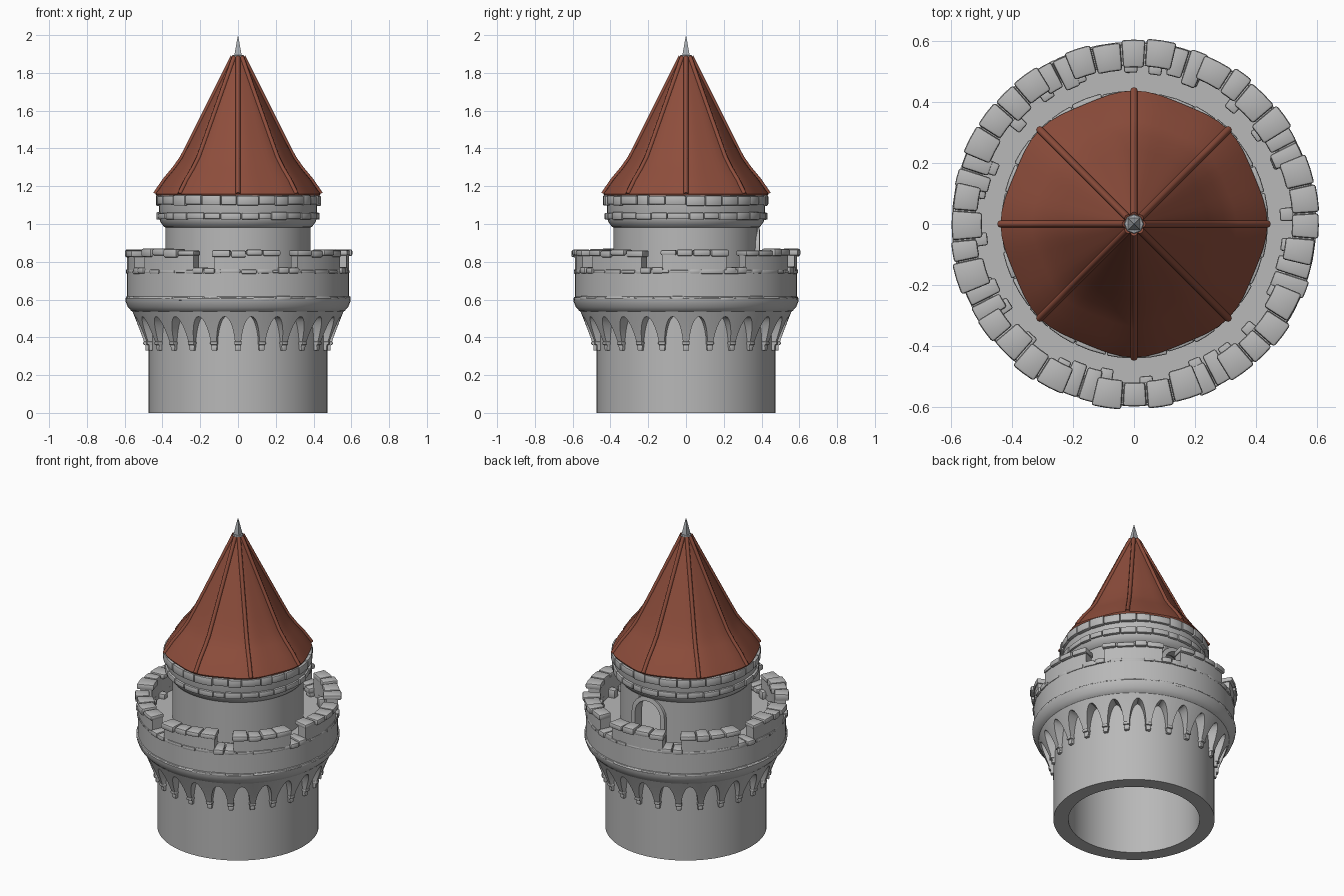
import bpy, bmesh, math, random
from math import sin, cos, radians, pi

random.seed(4)
cube = bpy.data.objects.get("Cube")
if cube:
    bpy.data.objects.remove(cube)


def material(name, rgb):
    m = bpy.data.materials.new(name)
    m.use_nodes = True
    m.diffuse_color = (*rgb, 1)
    m.node_tree.nodes["Principled BSDF"].inputs["Base Color"].default_value = (*rgb, 1)
    return m


STONE = material("grey stone", (0.48, 0.48, 0.48))
ROOF = material("red roof", (0.27, 0.075, 0.045))
METAL = material("finial grey", (0.40, 0.42, 0.44))


def finish(bm, name, mat, angle=35):
    bmesh.ops.remove_doubles(bm, verts=bm.verts, dist=1e-5)
    bmesh.ops.recalc_face_normals(bm, faces=bm.faces)
    mesh = bpy.data.meshes.new(name)
    bm.to_mesh(mesh)
    bm.free()
    mesh.materials.append(mat)
    ob = bpy.data.objects.new(name, mesh)
    bpy.context.collection.objects.link(ob)
    bpy.ops.object.select_all(action='DESELECT')
    ob.select_set(True)
    bpy.context.view_layer.objects.active = ob
    bpy.ops.object.shade_smooth_by_angle(angle=radians(angle))
    return ob


def polar(r, a, z):
    return (r * cos(a), r * sin(a), z)


def lathe(name, profile, mat, n=64, closed=True, shape=lambda a: 1, angle=35):
    """Revolve an (r, z) profile; shape(a) scales the radius around the turn."""
    bm = bmesh.new()
    rings = []
    for i in range(n):
        a = 2 * pi * i / n
        rings.append([bm.verts.new(polar(r * shape(a), a, z)) for r, z in profile])
    count = len(profile)
    for i in range(n):
        p, q = rings[i], rings[(i + 1) % n]
        for j in range(count if closed else count - 1):
            k = (j + 1) % count
            if profile[j][0] + profile[k][0] > 0:
                bm.faces.new((p[j], q[j], q[k], p[k]))
    return finish(bm, name, mat, angle)


def arc_block(bm, a0, a1, r0, r1, z0, z1, bevel=0.006, steps=2):
    """Add one curved, bevelled masonry block spanning angles a0..a1 (degrees)."""
    part = bmesh.new()
    cols = []
    for i in range(steps + 1):
        a = radians(a0 + (a1 - a0) * i / steps)
        cols.append([part.verts.new(polar(r, a, z))
                     for r, z in ((r0, z0), (r1, z0), (r1, z1), (r0, z1))])
    for p, q in zip(cols, cols[1:]):
        for j in range(4):
            k = (j + 1) % 4
            part.faces.new((p[j], q[j], q[k], p[k]))
    part.faces.new(cols[0])
    part.faces.new(cols[-1])
    bmesh.ops.recalc_face_normals(part, faces=part.faces)
    if bevel:
        edges = [e for e in part.edges if e.calc_face_angle(0) > 0.8]
        bmesh.ops.bevel(part, geom=edges, offset=bevel, segments=2, profile=0.5, affect='EDGES')
    mesh = bpy.data.meshes.new("block")
    part.to_mesh(mesh)
    part.free()
    bm.from_mesh(mesh)
    bpy.data.meshes.remove(mesh)


def jitter(v, d):
    return v + random.uniform(-d, d)


def stone_ring(name, count, r0, r1, z0, z1, rough):
    bm = bmesh.new()
    step = 360 / count
    cuts = [jitter(i * step, step * 0.2) for i in range(count)]
    cuts.append(cuts[0] + 360)
    for a, b in zip(cuts, cuts[1:]):
        arc_block(bm, a + 0.2, b - 0.2, r0, jitter(r1, rough), jitter(z0, rough), jitter(z1, rough))
    return finish(bm, name, STONE)


# Hollow lower shaft
lathe("lower_tower_wall", [(0.385, 0), (0.473, 0), (0.473, 0.6), (0.385, 0.6)], STONE)

# Platform with flared underside
lathe("platform", [(0, 0.72), (0.52, 0.72), (0.52, 0.75), (0.588, 0.75), (0.588, 0.615),
                   (0.597, 0.605), (0.595, 0.59), (0.583, 0.56), (0.565, 0.54),
                   (0.545, 0.53), (0.38, 0.53), (0, 0.58)], STONE)

# Flared arcade of hanging arches
ARCHES, HALF = 24, 0.38


def arch_height(u):
    t = abs(u) / HALF
    return 0.345 if t >= 1 else 0.36 + 0.15 * (1 - t ** 2) ** 0.6


def flare(z):
    f = (z - 0.34) / 0.2
    return 0.486 + 0.074 * f ** 1.1 if f > 0 else 0.486


offsets = [-0.5, -HALF - 0.01] + [HALF * sin(pi / 2 * i / 8) for i in range(-8, 9)] + [HALF + 0.01]
bm = bmesh.new()
columns = []
for i in range(ARCHES):
    for u in offsets:
        a = 2 * pi * (i + 0.5 + u) / ARCHES
        h = arch_height(u)
        col = [bm.verts.new(polar(0.465, a, h))]
        for j in range(5):
            z = h + (0.542 - h) * j / 4
            col.append(bm.verts.new(polar(flare(z), a, z)))
        columns.append(col)
for p, q in zip(columns, columns[1:] + columns[:1]):
    for j in range(5):
        bm.faces.new((p[j], q[j], q[j + 1], p[j + 1]))
finish(bm, "arch_corbels", STONE)

# Small feet under the arch piers
bm = bmesh.new()
for i in range(ARCHES):
    a = 360 * i / ARCHES
    arc_block(bm, a - 1.7, a + 1.7, 0.46, 0.491, 0.33, 0.36, 0.005)
    arc_block(bm, a - 2.2, a + 2.2, 0.46, 0.502, 0.36, 0.378, 0.005)
finish(bm, "corbel_feet", STONE)

# Bands of stones on the parapet
stone_ring("lower_parapet_band", 40, 0.55, 0.595, 0.595, 0.615, 0.003)
stone_ring("upper_parapet_band", 40, 0.53, 0.592, 0.738, 0.758, 0.003)

# Battlements: merlons, their cap stones, and sill stones in the gaps
walls, caps, sills = bmesh.new(), bmesh.new(), bmesh.new()
for i in range(8):
    gap = -90 + 27 + 45 * i
    start, end = gap + 5.5, gap + 39.5
    arc_block(walls, start, end, 0.52, 0.588, 0.74, 0.84, 0, 8)
    cuts = [start - 1] + [jitter(start + 8.5 * k, 1) for k in (1, 2, 3)] + [end + 1]
    for a, b in zip(cuts, cuts[1:]):
        arc_block(caps, a + 0.2, b - 0.2, jitter(0.508, 0.012), jitter(0.602, 0.008),
                  jitter(0.828, 0.006), jitter(0.864, 0.006), 0.009)
    for a, b in ((gap - 6, gap - 0.2), (gap + 0.2, gap + 6)):
        arc_block(sills, a, b, jitter(0.495, 0.012), jitter(0.6, 0.006),
                  0.738, jitter(0.77, 0.004), 0.008)
    # Loose stones along the inner foot of the wall
    for k in range(3):
        a = gap + jitter(14 * (k - 0.6), 3)
        arc_block(sills, a, a + 5, jitter(0.49, 0.012), 0.53, 0.715, jitter(0.76, 0.015), 0.007)
finish(walls, "merlons", STONE)
finish(caps, "merlon_cap_stones", STONE)
finish(sills, "crenel_sill_stones", STONE)


# Upper tower with an arched doorway at the back
def arch_outline(half, bottom, spring):
    pts = [(half, bottom)]
    pts += [(half * cos(pi * i / 12), spring + half * sin(pi * i / 12)) for i in range(13)]
    return pts + [(-half, bottom)]


upper = lathe("upper_tower_wall", [(0.33, 0.71), (0.385, 0.71), (0.385, 1.02), (0.33, 1.02)], STONE)
bm = bmesh.new()
outline = arch_outline(0.092, 0.725, 0.87)
near = [bm.verts.new((x, 0.2, z)) for x, z in outline]
far = [bm.verts.new((x, 0.5, z)) for x, z in outline]
bm.faces.new(near)
bm.faces.new(far)
for i in range(len(outline)):
    k = (i + 1) % len(outline)
    bm.faces.new((near[i], near[k], far[k], far[i]))
cutter = finish(bm, "door_cutter", STONE)
cutter.hide_render = True
mod = upper.modifiers.new("doorway", 'BOOLEAN')
mod.object = cutter
mod.operation = 'DIFFERENCE'
mod.solver = 'EXACT'
bpy.context.view_layer.objects.active = upper
bpy.ops.object.modifier_apply(modifier=mod.name)
bpy.data.objects.remove(cutter)

bm = bmesh.new()
sections = []
for (xi, zi), (xo, zo) in zip(arch_outline(0.09, 0.72, 0.87), arch_outline(0.117, 0.72, 0.87)):
    sections.append([bm.verts.new(c) for c in
                     ((xi, 0.34, zi), (xi, 0.392, zi), (xo, 0.388, zo), (xo, 0.34, zo))])
for p, q in zip(sections, sections[1:]):
    for j in range(4):
        k = (j + 1) % 4
        bm.faces.new((p[j], q[j], q[k], p[k]))
bm.faces.new(sections[0])
bm.faces.new(sections[-1])
finish(bm, "door_frame", STONE)

# Cornice under the roof
lathe("roof_cornice", [(0, 1.0), (0.38, 0.98), (0.392, 0.985), (0.41, 1.01), (0.418, 1.03),
                       (0.418, 1.15), (0, 1.15)], STONE, closed=False)
stone_ring("lower_cornice_stones", 28, 0.39, 0.431, 1.025, 1.06, 0.003)
stone_ring("upper_cornice_stones", 28, 0.39, 0.437, 1.1, 1.15, 0.004)

# Flared roof, slightly drawn in between the ribs
slope = [(0.437, 1.16), (0.385, 1.235), (0.335, 1.295), (0.296, 1.35),
         (0.245, 1.45), (0.195, 1.55), (0.11, 1.72), (0.028, 1.885)]
lathe("roof", [(0, 1.152), (0.432, 1.15)] + slope + [(0, 1.89)], ROOF, closed=False,
      shape=lambda a: 1 - 0.03 * sin(4 * a) ** 2, angle=50)

# Round ribs along the roof
bm = bmesh.new()
for i in range(8):
    a = 2 * pi * i / 8
    tube = []
    for r, z in slope:
        tube.append([bm.verts.new(polar(r + 0.013 * cos(t) * 0.85, a, z + 0.013 * cos(t) * 0.5))
                     for t in [2 * pi * k / 8 for k in range(8)]])
        for k, v in enumerate(tube[-1]):
            side = 0.012 * sin(2 * pi * k / 8)
            v.co.x -= side * sin(a)
            v.co.y += side * cos(a)
    for p, q in zip(tube, tube[1:]):
        for k in range(8):
            m = (k + 1) % 8
            bm.faces.new((p[k], p[m], q[m], q[k]))
    bm.faces.new(tube[0])
    bm.faces.new(tube[-1])
finish(bm, "roof_ribs", ROOF, 50)

# Finial: a chamfered collar and a four-sided spike
lathe("finial_collar", [(0, 1.865), (0.03, 1.87), (0.034, 1.88), (0.03, 1.893), (0, 1.9)],
      METAL, n=8, closed=False)
spike = lathe("finial_spike", [(0, 1.88), (0.03, 1.885), (0.023, 1.91), (0.012, 1.955), (0, 2.0)],
              METAL, n=4, closed=False, angle=20)
spike.rotation_euler.z = pi / 4
